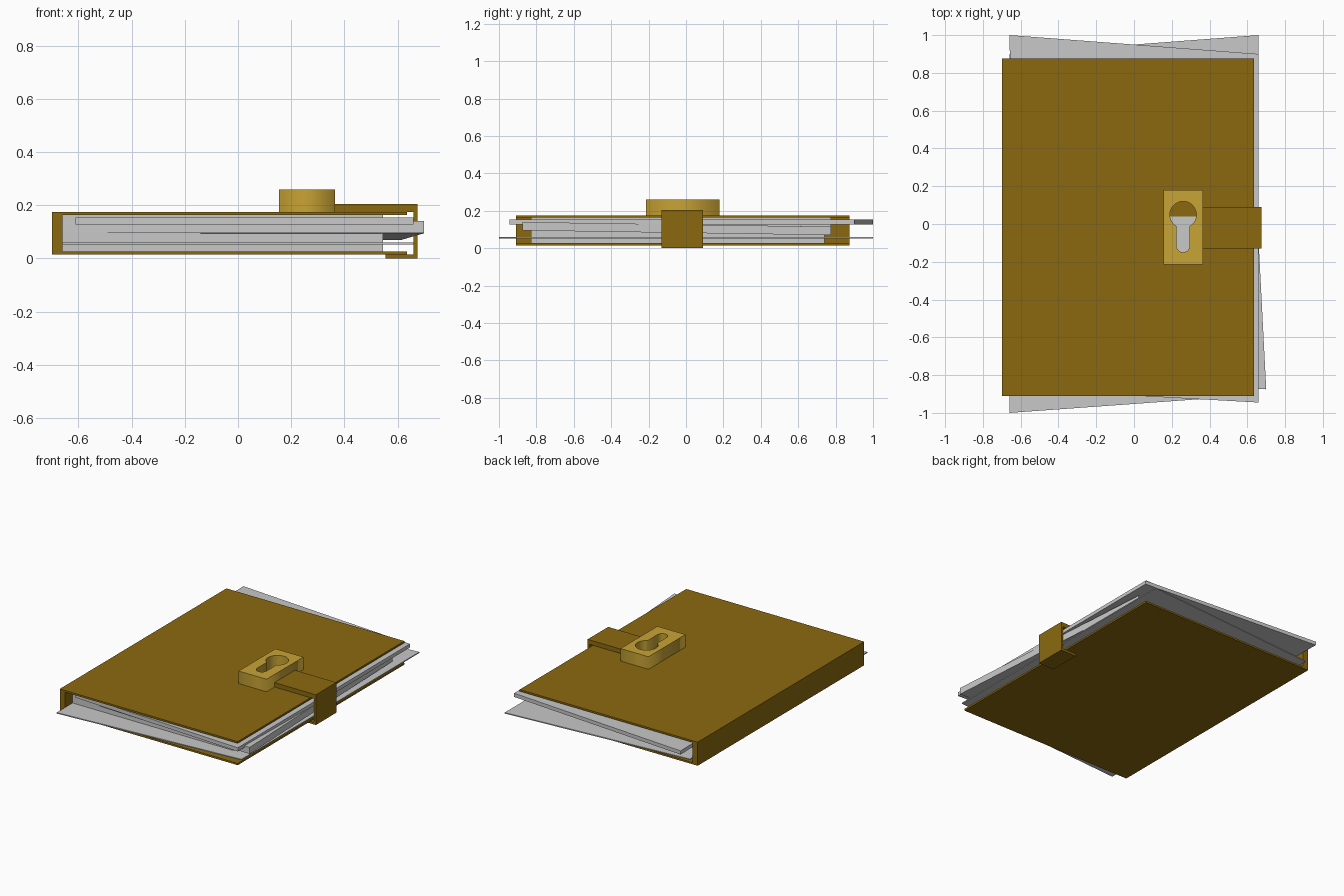
import bpy
from math import cos, sin, radians

cube = bpy.data.objects.get("Cube")
if cube:
    bpy.data.objects.remove(cube, do_unlink=True)


def material(name, rgb):
    m = bpy.data.materials.new(name)
    m.use_nodes = True
    m.diffuse_color = (*rgb, 1)
    m.node_tree.nodes["Principled BSDF"].inputs["Base Color"].default_value = (*rgb, 1)
    return m


leather = material("brown leather", (0.258, 0.141, 0.005))
brass = material("brass", (0.578, 0.366, 0.036))
paper = material("grey paper", (0.58, 0.58, 0.58))


def slab(name, mat, corners, thickness):
    """Flat quad of (x, y, z) bottom corners, counter-clockwise, raised by thickness."""
    top = [(x, y, z + thickness) for x, y, z in corners]
    sides = [(i, (i + 1) % 4, (i + 1) % 4 + 4, i + 4) for i in range(4)]
    mesh = bpy.data.meshes.new(name)
    mesh.from_pydata(list(corners) + top, [], [(3, 2, 1, 0), (4, 5, 6, 7)] + sides)
    mesh.materials.append(mat)
    ob = bpy.data.objects.new(name, mesh)
    bpy.context.collection.objects.link(ob)
    return ob


def box(name, mat, x, y, z):
    return slab(name, mat, [(x[0], y[0], z[0]), (x[1], y[0], z[0]),
                            (x[1], y[1], z[0]), (x[0], y[1], z[0])], z[1] - z[0])


def extruded(name, mat, outlines, z0, z1):
    """Extrude closed outlines; an inner outline becomes a hole."""
    curve = bpy.data.curves.new(name, "CURVE")
    curve.dimensions, curve.fill_mode = "2D", "BOTH"
    curve.extrude = (z1 - z0) / 2
    for pts in outlines:
        s = curve.splines.new("POLY")
        s.points.add(len(pts) - 1)
        for p, (x, y) in zip(s.points, pts):
            p.co = (x, y, 0, 1)
        s.use_cyclic_u = True
    curve.materials.append(mat)
    ob = bpy.data.objects.new(name, curve)
    ob.location.z = (z0 + z1) / 2
    bpy.context.collection.objects.link(ob)
    bpy.ops.object.select_all(action="DESELECT")
    ob.select_set(True)
    bpy.context.view_layer.objects.active = ob
    bpy.ops.object.convert(target="MESH")


def arc(cx, cy, r, a, b, n):
    angles = [radians(a + (b - a) * i / n) for i in range(n + 1)]
    return [(cx + r * cos(t), cy + r * sin(t)) for t in angles]


# Covers and spine
cover_y = (-0.91, 0.875)
box("back_cover", leather, (-0.70, 0.635), cover_y, (0.015, 0.027))
box("front_cover", leather, (-0.70, 0.635), cover_y, (0.163, 0.175))
box("spine", leather, (-0.70, -0.66), cover_y, (0.027, 0.163))

# Page block
box("lower_pages", paper, (-0.66, 0.545), (-0.83, 0.74), (0.027, 0.07))
box("upper_pages", paper, (-0.66, 0.545), (-0.83, 0.775), (0.07, 0.163))

# Loose, skewed pages
slab("loose_sheet", paper, [(-0.66, -1.0, 0.053), (0.66, -0.905, 0.053),
                            (0.66, 1.0, 0.053), (-0.66, 0.90, 0.053)], 0.007)
slab("tilted_pages", paper, [(-0.66, -0.83, 0.095), (0.70, -0.875, 0.095),
                             (0.615, 0.775, 0.07), (-0.66, 0.775, 0.07)], 0.045)
slab("skewed_pages", paper, [(-0.61, -0.875, 0.128), (0.66, -0.945, 0.128),
                             (0.66, 0.90, 0.128), (-0.66, 1.0, 0.128)], 0.025)

# Clasp strap wrapping round the open edge
strap_y = (-0.13, 0.09)
box("strap_top", leather, (0.36, 0.675), strap_y, (0.175, 0.205))
box("strap_side", leather, (0.66, 0.675), strap_y, (0.015, 0.175))
box("strap_bottom", leather, (0.555, 0.675), strap_y, (0.0, 0.015))

# Lock with keyhole
slot = arc(0.26, -0.115, 0.035, 180, 360, 10)
keyhole = arc(0.26, 0.05, 0.07, -60, 240, 30) + slot
plate = [(0.155, -0.215), (0.365, -0.215), (0.365, 0.18), (0.155, 0.18)]
extruded("lock", brass, [plate, keyhole], 0.175, 0.26)
lower_keyhole = arc(0.26, 0.05, 0.07, 188, 240, 6) + slot + arc(0.26, 0.05, 0.07, -60, -8, 6)
extruded("keyhole_floor", paper, [lower_keyhole], 0.174, 0.178)
